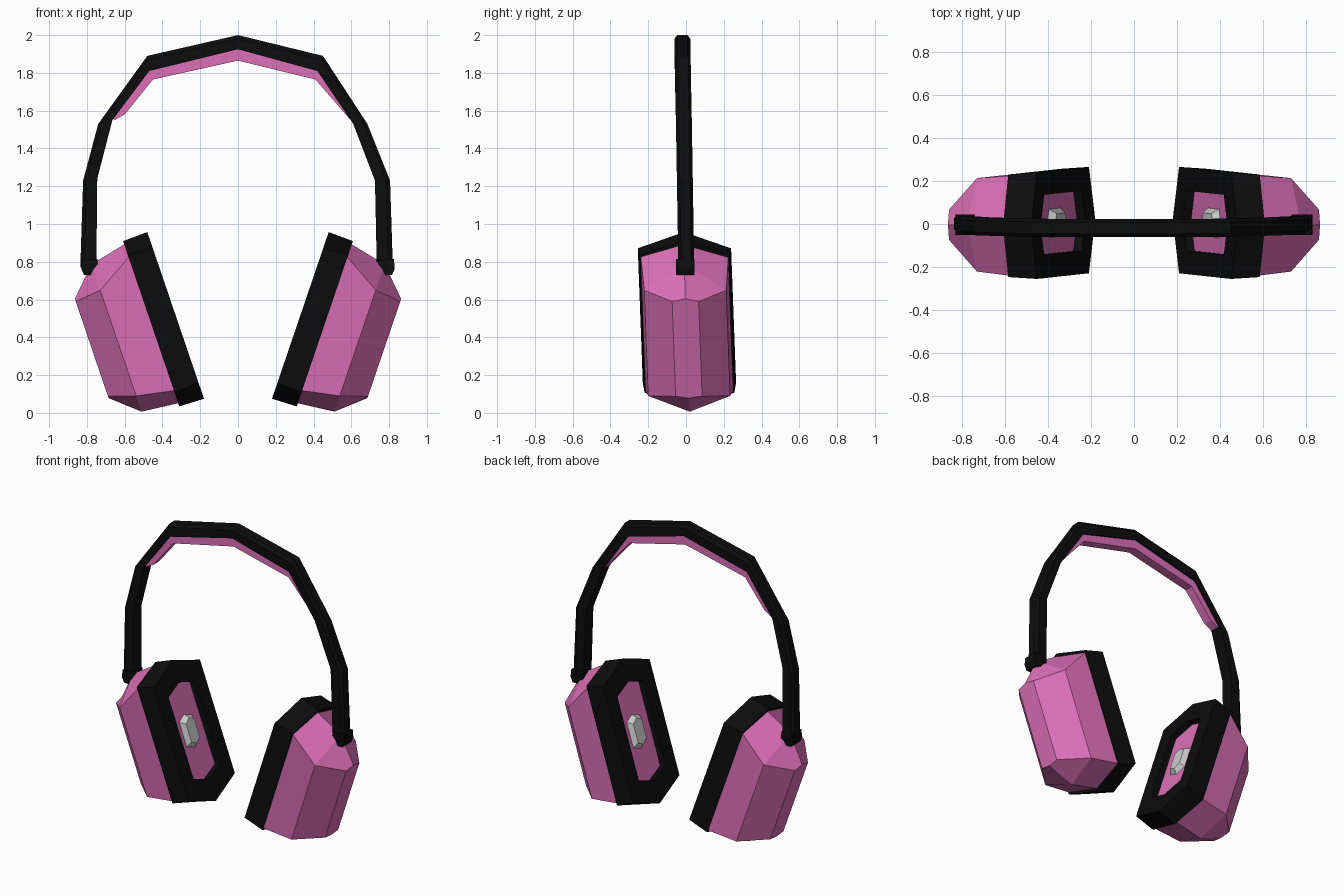
import bpy
import bmesh
from mathutils import Vector

if "Cube" in bpy.data.objects:
    bpy.data.objects.remove(bpy.data.objects["Cube"])


def material(name, rgb):
    m = bpy.data.materials.new(name)
    m.diffuse_color = (*rgb, 1)
    m.use_nodes = True
    m.node_tree.nodes["Principled BSDF"].inputs["Base Color"].default_value = m.diffuse_color
    return m


BLACK = material("black", (0.004, 0.004, 0.004))
PINK = material("pink", (0.72, 0.16, 0.48))


def loft(name, rings, mat=None, start=True, end=True):
    """Skin a list of equal-length point rings, optionally capping the ends."""
    bm = bmesh.new()
    vs = [[bm.verts.new(p) for p in r] for r in rings]
    n = len(rings[0])
    for a, b in zip(vs, vs[1:]):
        for i in range(n):
            j = (i + 1) % n
            bm.faces.new((a[i], a[j], b[j], b[i]))
    if start:
        bm.faces.new(vs[0])
    if end:
        bm.faces.new(vs[-1])
    bmesh.ops.recalc_face_normals(bm, faces=bm.faces)
    me = bpy.data.meshes.new(name)
    bm.to_mesh(me)
    bm.free()
    ob = bpy.data.objects.new(name, me)
    bpy.context.collection.objects.link(ob)
    if mat:
        me.materials.append(mat)
    return ob


# Ear cup frame: u runs along the cup, n points outward from the head
CENTRE = Vector((0.33, 0.005, 0.516))
U = Vector((0.322, -0.035, 0.947))
N = Vector((0.947, 0, -0.322))


def hexagon(side, n, tip_top, corner_top, y, tip_bot=None, corner_bot=None):
    tb = tip_top if tip_bot is None else tip_bot
    cb = corner_top if corner_bot is None else corner_bot
    pts = []
    for v, u in ((0, tip_top), (y, corner_top), (y, -cb), (0, -tb), (-y, -cb), (-y, corner_top)):
        p = CENTRE + U * u + N * n + Vector((0, v, 0))
        pts.append((p.x * side, p.y, p.z))
    return pts


for label, s in (("left", -1), ("right", 1)):
    # Padded ring with a recessed opening
    loft(label + "_ear_cushion", [
        hexagon(s, 0.137, 0.43, 0.36, 0.21),
        hexagon(s, 0.137, 0.462, 0.385, 0.238),
        hexagon(s, 0, 0.466, 0.375, 0.247),
        hexagon(s, 0, 0.32, 0.27, 0.14),
        hexagon(s, 0.05, 0.32, 0.27, 0.14)], BLACK, False, False)
    # Faceted outer shell, including the floor of the opening
    loft(label + "_ear_shell", [
        hexagon(s, 0.04, 0.325, 0.275, 0.145),
        hexagon(s, 0.13, 0.445, 0.375, 0.232),
        hexagon(s, 0.335, 0.40, 0.255, 0.217, 0.424, 0.336),
        hexagon(s, 0.477, 0.255, 0.24, 0.07, 0.30, 0.29)], PINK)
    # Speaker inside the opening
    loft(label + "_speaker", [
        hexagon(s, 0.045, 0.115, 0.085, 0.07),
        hexagon(s, 0.01, 0.085, 0.06, 0.045)])
    # Joint between band and shell
    loft(label + "_band_joint", [
        [(s * x, y, z) for x, y in ((x0, -0.052), (x1, -0.052), (x1, 0.045), (x0, 0.045))]
        for z, x0, x1 in ((0.73, 0.76, 0.815), (0.765, 0.74, 0.83), (0.815, 0.745, 0.825))], BLACK)


def strip(name, outer, inner, half, edge, mat):
    """Sweep a chamfered section between an outer and an inner outline."""
    rings = []
    for (ox, oz), (ix, iz) in zip(outer, inner):
        yc = -0.017 * (oz - 0.75) + 0.002
        mx, mz = ox * 0.75 + ix * 0.25, oz * 0.75 + iz * 0.25
        rings.append([(ox, yc - edge, oz), (ox, yc + edge, oz), (mx, yc + half, mz),
                      (ix, yc + half, iz), (ix, yc - half, iz), (mx, yc - half, mz)])
    return loft(name, rings, mat)


# Headband arch
strip("headband",
      [(-0.835, 0.77), (-0.82, 1.23), (-0.74, 1.53), (-0.48, 1.89), (0, 2.0),
       (0.45, 1.89), (0.685, 1.53), (0.805, 1.23), (0.82, 0.77)],
      [(-0.75, 0.77), (-0.745, 1.24), (-0.665, 1.55), (-0.47, 1.81), (0, 1.925),
       (0.42, 1.81), (0.61, 1.53), (0.725, 1.23), (0.735, 0.77)],
      0.042, 0.027, BLACK)

# Pink padding under the top of the arch
strip("headband_pad",
      [(-0.665, 1.56), (-0.60, 1.65), (-0.47, 1.82), (0, 1.935), (0.42, 1.82), (0.615, 1.55)],
      [(-0.655, 1.55), (-0.60, 1.58), (-0.45, 1.765), (0, 1.865), (0.41, 1.765), (0.605, 1.54)],
      0.03, 0.03, PINK)
